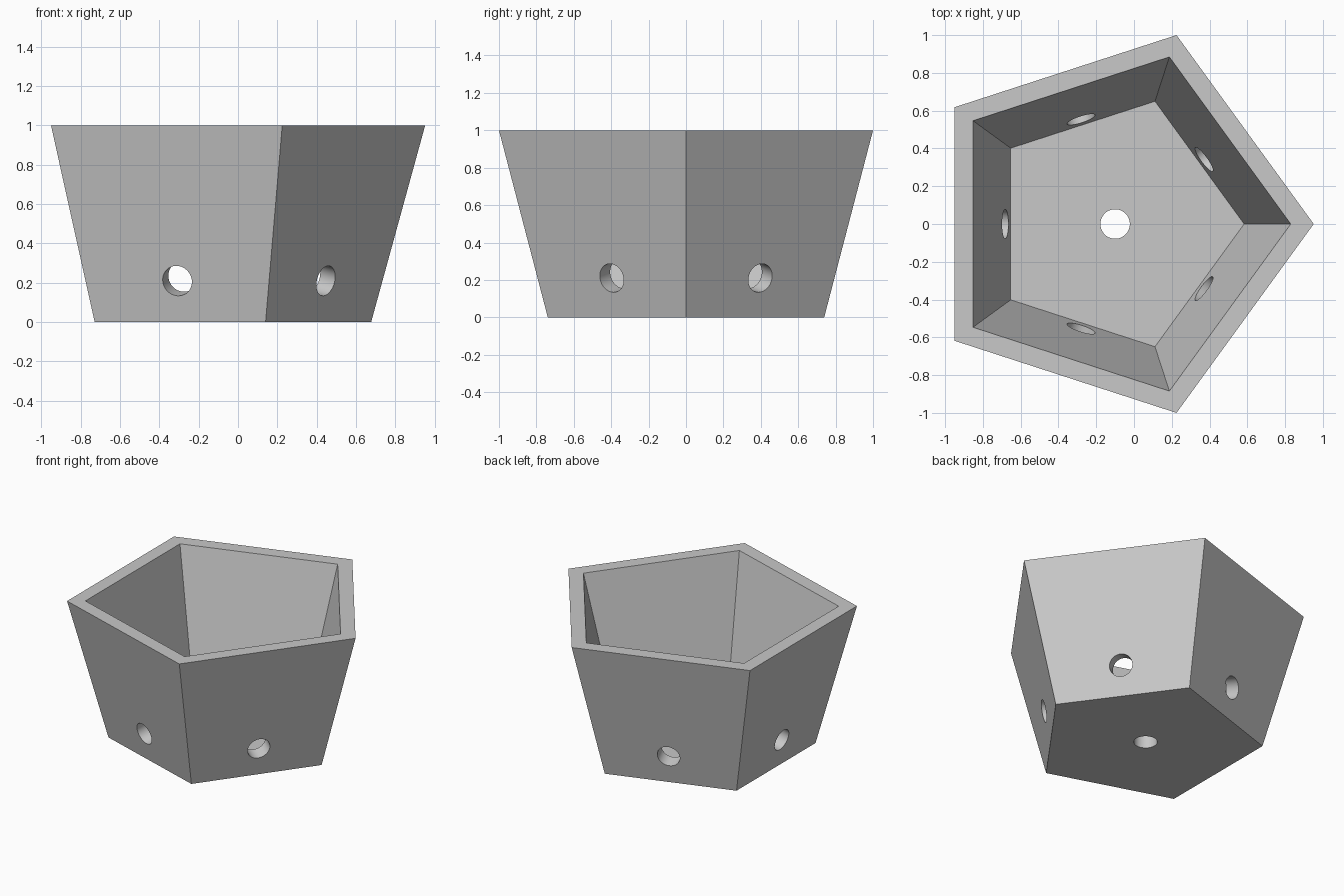
import bpy, bmesh, math
from mathutils import Vector

if "Cube" in bpy.data.objects:
    bpy.data.objects.remove(bpy.data.objects["Cube"])

SIDES = 5
CX = -0.1            # pentagon axis, offset so the bounds are centred
R_TOP, R_BASE = 1.0515, 0.777
HOLE_R, HOLE_Z = 0.078, 0.21

grey = bpy.data.materials.new("light_grey")
grey.diffuse_color = (0.58, 0.58, 0.58, 1)
grey.use_nodes = True
grey.node_tree.nodes["Principled BSDF"].inputs["Base Color"].default_value = grey.diffuse_color


def make_object(name, bm):
    bmesh.ops.recalc_face_normals(bm, faces=bm.faces)
    mesh = bpy.data.meshes.new(name)
    bm.to_mesh(mesh)
    bm.free()
    mesh.materials.append(grey)
    obj = bpy.data.objects.new(name, mesh)
    bpy.context.collection.objects.link(obj)
    return obj


# Tapered five-sided pot: outer base, outer rim, inner rim, inner floor
bm = bmesh.new()
rings = []
for r, z in ((R_BASE, 0), (R_TOP, 1), (0.93, 1), (0.683, 0.1)):
    angles = [2 * math.pi * i / SIDES for i in range(SIDES)]
    rings.append([bm.verts.new((CX + r * math.cos(a), r * math.sin(a), z)) for a in angles])
for lower, upper in zip(rings, rings[1:]):
    for i in range(SIDES):
        j = (i + 1) % SIDES
        bm.faces.new((lower[i], lower[j], upper[j], upper[i]))
bm.faces.new(rings[0])
bm.faces.new(rings[-1])
pot = make_object("pot", bm)


# Round drain holes, each drilled square to its wall
def drill(centre, axis):
    bm = bmesh.new()
    bmesh.ops.create_cone(bm, cap_ends=True, segments=48,
                          radius1=HOLE_R, radius2=HOLE_R, depth=0.4)
    cutter = make_object("hole_cutter", bm)
    cutter.location = centre
    cutter.rotation_mode = 'QUATERNION'
    cutter.rotation_quaternion = Vector((0, 0, 1)).rotation_difference(axis)
    cutter.hide_render = True
    mod = pot.modifiers.new("drain_hole", 'BOOLEAN')
    mod.operation = 'DIFFERENCE'
    mod.solver = 'EXACT'
    mod.object = cutter
    return cutter


half = math.pi / SIDES
slope = (R_TOP - R_BASE) * math.cos(half)
reach = R_BASE * math.cos(half) + slope * HOLE_Z
cutters = [drill(Vector((CX, 0, 0)), Vector((0, 0, 1)))]
for i in range(SIDES):
    a = (2 * i + 1) * half
    out = Vector((math.cos(a), math.sin(a), 0))
    cutters.append(drill(Vector((CX, 0, HOLE_Z)) + out * reach,
                         (out - Vector((0, 0, slope))).normalized()))

# Bake the holes and remove the cutters
bpy.context.view_layer.update()
graph = bpy.context.evaluated_depsgraph_get()
baked = bpy.data.meshes.new_from_object(pot.evaluated_get(graph))
pot.modifiers.clear()
pot.data = baked
for cutter in cutters:
    bpy.data.objects.remove(cutter)

# Smooth hole walls, crisp pot edges
bpy.context.view_layer.objects.active = pot
pot.select_set(True)
bpy.ops.object.shade_smooth_by_angle(angle=math.radians(30))
